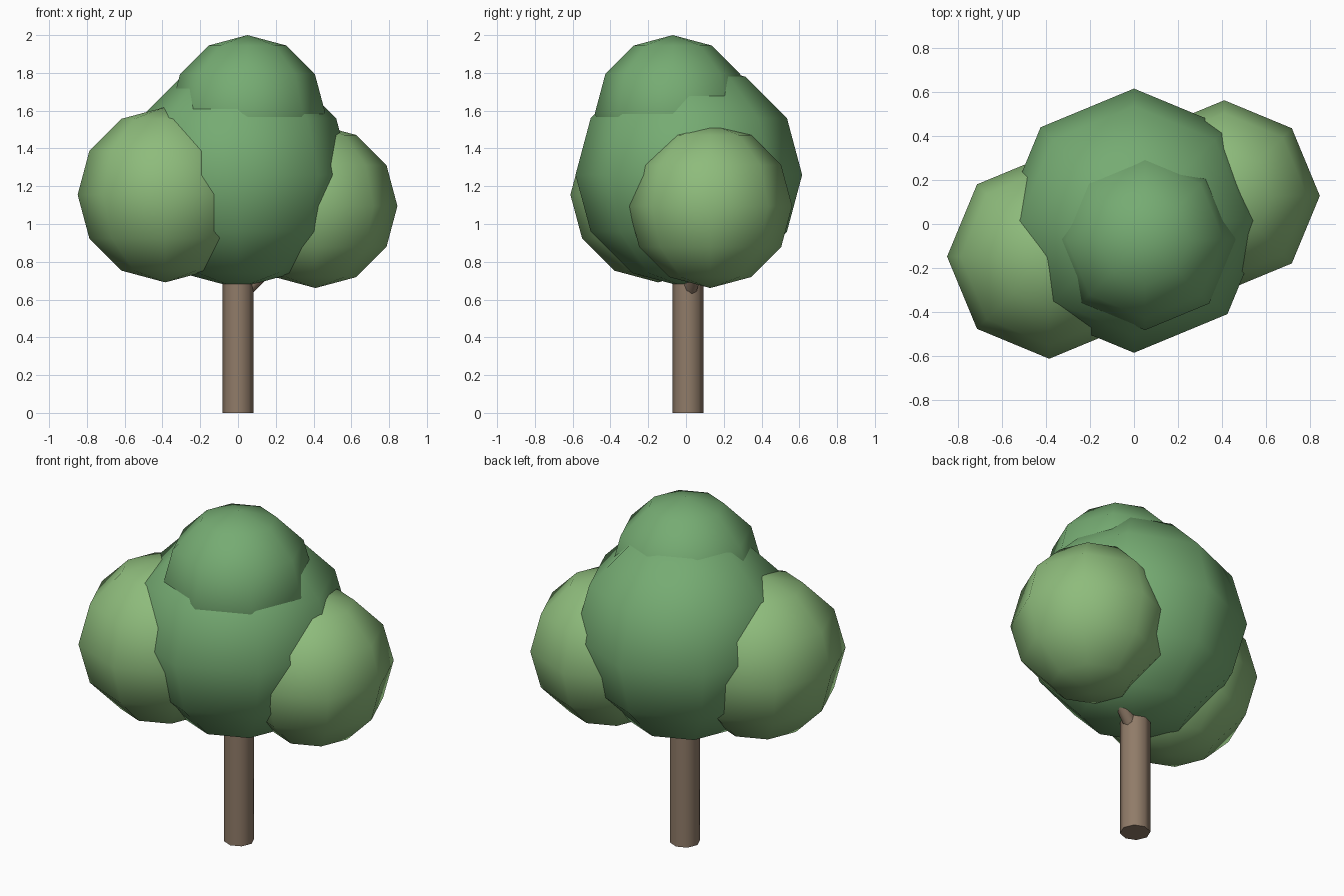
import bpy
from mathutils import Vector

if "Cube" in bpy.data.objects:
    bpy.data.objects.remove(bpy.data.objects["Cube"])


def material(name, rgb):
    m = bpy.data.materials.new(name)
    m.diffuse_color = (*rgb, 1)
    m.use_nodes = True
    m.node_tree.nodes["Principled BSDF"].inputs["Base Color"].default_value = m.diffuse_color
    return m


bark = material("bark", (0.28, 0.20, 0.14))
dark_leaf = material("dark_leaf", (0.18, 0.41, 0.17))
light_leaf = material("light_leaf", (0.27, 0.50, 0.20))


def finish(name, mat, smooth_angle):
    ob = bpy.context.object
    ob.name = name
    ob.data.materials.append(mat)
    bpy.ops.object.shade_smooth_by_angle(angle=smooth_angle)


def limb(name, start, end, radius):
    a, b = Vector(start), Vector(end)
    d = b - a
    bpy.ops.mesh.primitive_cylinder_add(
        vertices=8, radius=radius, depth=d.length, location=(a + b) / 2,
        rotation=d.to_track_quat('Z', 'Y').to_euler())
    finish(name, bark, 0.9)


def foliage(name, centre, radius, mat):
    bpy.ops.mesh.primitive_uv_sphere_add(
        segments=8, ring_count=6, radius=radius, location=centre)
    finish(name, mat, 1.2)


# Trunk and the side branch that runs into the right foliage
limb("trunk", (0, 0.01, 0), (0, 0.01, 1.1), 0.082)
limb("right_branch", (0, 0.01, 0.61), (0.38, 0.12, 0.99), 0.038)

# Foliage balls
foliage("main_foliage", (0, 0.015, 1.26), 0.6, dark_leaf)
foliage("top_foliage", (0.05, -0.07, 1.588), 0.412, dark_leaf)
foliage("left_foliage", (-0.385, -0.148, 1.155), 0.464, light_leaf)
foliage("right_foliage", (0.41, 0.128, 1.095), 0.434, light_leaf)
